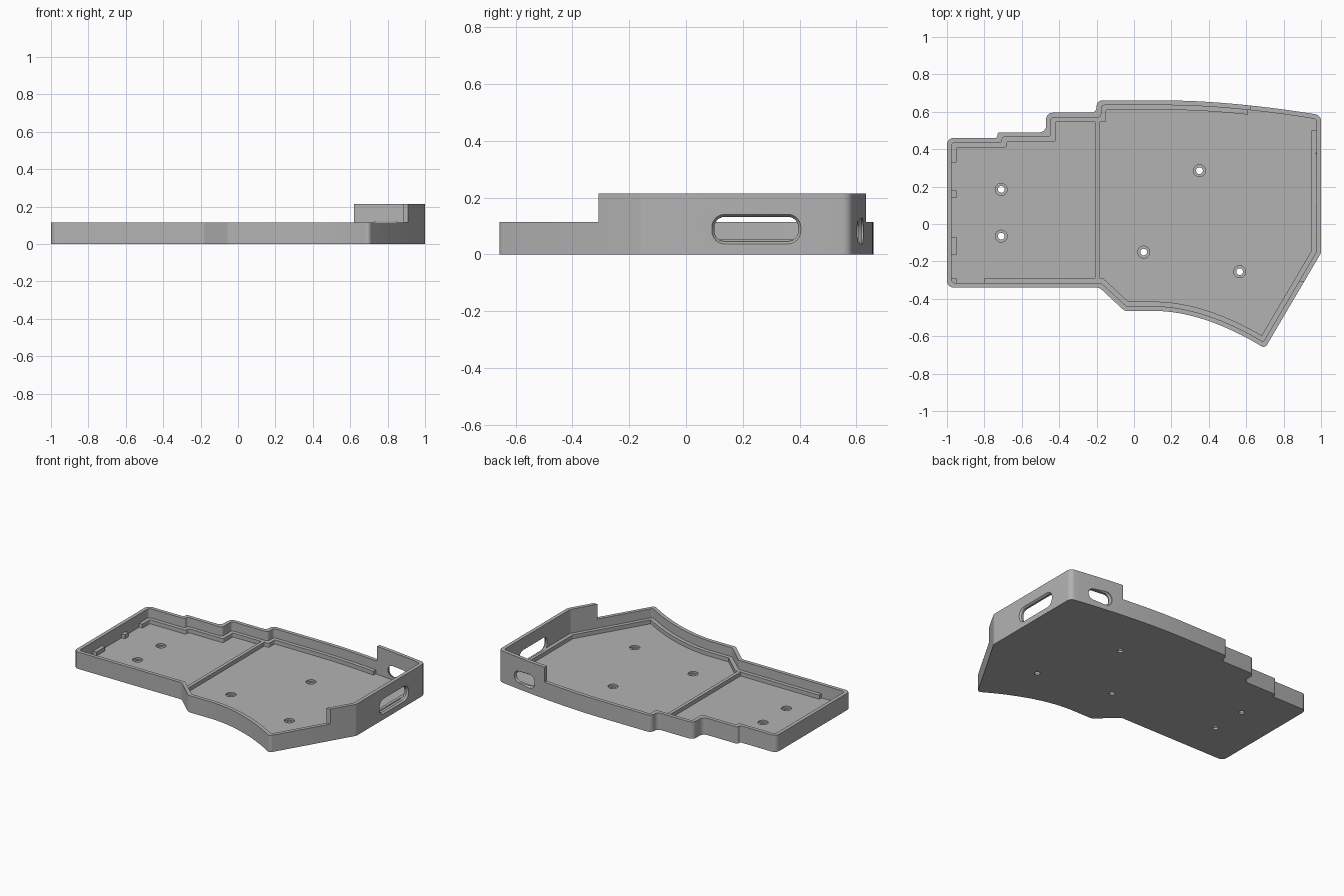
import bpy, bmesh, math
from mathutils import Vector

if "Cube" in bpy.data.objects:
    bpy.data.objects.remove(bpy.data.objects["Cube"])

FLOOR, LEDGE, RIM, HIGH = 0.025, 0.052, 0.114, 0.215
WALL, SHELF = 0.025, 0.05

grey = bpy.data.materials.new("plain_grey")
grey.diffuse_color = (0.45, 0.45, 0.45, 1)
grey.use_nodes = True
grey.node_tree.nodes["Principled BSDF"].inputs["Base Color"].default_value = grey.diffuse_color


def fillet(pts, r, steps=6):
    """Round every corner sharper than 20 degrees."""
    out, n = [], len(pts)
    for i in range(n):
        p, a, b = (Vector(pts[j % n]) for j in (i, i - 1, i + 1))
        u, v = a - p, b - p
        turn = math.pi - u.angle(v)
        if turn < math.radians(20):
            out.append(p)
            continue
        t = min(r * math.tan(turn / 2), 0.45 * min(u.length, v.length))
        rad = t / math.tan(turn / 2)
        c = p + (u.normalized() + v.normalized()).normalized() * rad / math.cos(turn / 2)
        s, e = p + u.normalized() * t - c, p + v.normalized() * t - c
        ang = s.angle_signed(e)
        for k in range(steps + 1):
            w = -ang * k / steps
            out.append(c + Vector((s.x * math.cos(w) - s.y * math.sin(w),
                                   s.x * math.sin(w) + s.y * math.cos(w))))
    return out


def inset(pts, d):
    """Mitred inward offset of a counter-clockwise outline."""
    out, n = [], len(pts)
    for i in range(n):
        p, a, b = (Vector(pts[j % n]) for j in (i, i - 1, i + 1))
        d1, d2 = (p - a).normalized(), (b - p).normalized()
        n1, n2 = Vector((-d1.y, d1.x)), Vector((-d2.y, d2.x))
        out.append(p + (n1 + n2) * d / (1 + n1.dot(n2)))
    return out


def loft(name, rings):
    """Closed solid through rings of 3D points."""
    bm = bmesh.new()
    vs = [[bm.verts.new(p) for p in ring] for ring in rings]
    n = len(vs[0])
    for lo, hi in zip(vs, vs[1:]):
        for i in range(n):
            j = (i + 1) % n
            bm.faces.new((lo[i], lo[j], hi[j], hi[i]))
    bm.faces.new(vs[0][::-1])
    bm.faces.new(vs[-1])
    bmesh.ops.recalc_face_normals(bm, faces=bm.faces)
    me = bpy.data.meshes.new(name)
    bm.to_mesh(me)
    bm.free()
    me.materials.append(grey)
    ob = bpy.data.objects.new(name, me)
    bpy.context.collection.objects.link(ob)
    return ob


def prism(name, pts, z0, z1):
    return loft(name, [[(p[0], p[1], z) for p in pts] for z in (z0, z1)])


def box(name, x0, x1, y0, y1, z0, z1):
    return prism(name, [(x0, y0), (x1, y0), (x1, y1), (x0, y1)], z0, z1)


def disc(x, y, r, z0, z1):
    return prism("cutter", [(x + r * math.cos(math.tau * k / 24), y + r * math.sin(math.tau * k / 24))
                            for k in range(24)], z0, z1)


def boolean(ob, tool, op='DIFFERENCE'):
    m = ob.modifiers.new("bool", 'BOOLEAN')
    m.operation, m.object, m.solver = op, tool, 'EXACT'
    bpy.context.view_layer.objects.active = ob
    bpy.ops.object.modifier_apply(modifier=m.name)
    bpy.data.objects.remove(tool)


# Plan outline, counter-clockwise from the front left corner
outline = [(-1, -0.34), (-0.185, -0.34), (-0.05, -0.465)]
outline += [(0.12 + 0.58 * t, -0.465 - 0.2 * t ** 1.8) for t in (k / 14 for k in range(15))]
outline += [(1, -0.155), (1, 0.582)]
outline += [(0.2 + 0.8 * t, 0.66 - 0.078 * t ** 1.7) for t in (k / 12 for k in range(11, -1, -1))]
outline += [(-0.2, 0.66), (-0.2, 0.595), (-0.47, 0.595), (-0.47, 0.49),
            (-0.73, 0.49), (-0.73, 0.46), (-1, 0.46)]
inner = fillet(inset(outline, WALL), 0.018)
shelf = fillet(inset(outline, SHELF), 0.008)

# Tray: floor, wall and the shelf running round the inside
tray = prism("case_tray", fillet(outline, 0.035), 0, HIGH)
boolean(tray, prism("cutter", inner, LEDGE, 0.4))
boolean(tray, prism("cutter", shelf, FLOOR, 0.1))

# Lower rim everywhere except the back right corner
boolean(tray, box("cutter", -1.2, 0.62, -1, 1, RIM, 0.5))
boolean(tray, box("cutter", 0.5, 1.2, -1, -0.308, RIM, 0.5))

# Gaps in the shelf: left side, front left, back right
for x0, x1, y0, y1 in [(-1.1, -0.94, 0.18, 0.33), (-1.1, -0.94, -0.07, 0.14),
                       (-1.1, -0.94, -0.29, -0.165), (-0.95, -0.80, -0.4, -0.28),
                       (0.61, 1.1, 0.5, 0.8)]:
    gap = prism("cutter", inner, FLOOR, 0.08)
    boolean(gap, box("cutter", x0, x1, y0, y1, -0.1, 0.2), 'INTERSECT')
    boolean(tray, gap)

# Countersunk screw holes in the floor
for x, y in [(-0.71, 0.185), (-0.71, -0.065), (0.35, 0.285), (0.052, -0.15), (0.565, -0.255)]:
    boolean(tray, disc(x, y, 0.032, 0.013, 0.04))
    boolean(tray, disc(x, y, 0.018, -0.1, 0.04))


# Chamfered port openings in the raised wall
def port(u0, u1, v0, v1, depths, place):
    rings = []
    for d, g in zip(depths, (0.009, 0.009, 0, 0)):
        rect = [(u0 - g, v0 - g), (u1 + g, v0 - g), (u1 + g, v1 + g), (u0 - g, v1 + g)]
        rings.append([place(p.x, p.y, d) for p in fillet(rect, 0.036 + g)])
    boolean(tray, loft("cutter", rings))


port(0.10, 0.395, 0.046, 0.132, (1.1, 1.0, 0.988, 0.97), lambda u, v, d: (d, u, v))
port(0.71, 0.87, 0.044, 0.12, (0.75, 0.618, 0.606, 0.52), lambda u, v, d: (u, d, v))

# Rib dividing the floor in two
rib = box("divider_rib", -0.208, -0.185, -0.30, 0.552, 0.015, LEDGE - 0.0005)

# Smooth the rounded corners, keep hard edges
bpy.ops.object.select_all(action='DESELECT')
tray.select_set(True)
bpy.context.view_layer.objects.active = tray
bpy.ops.object.shade_smooth_by_angle(angle=math.radians(30))
